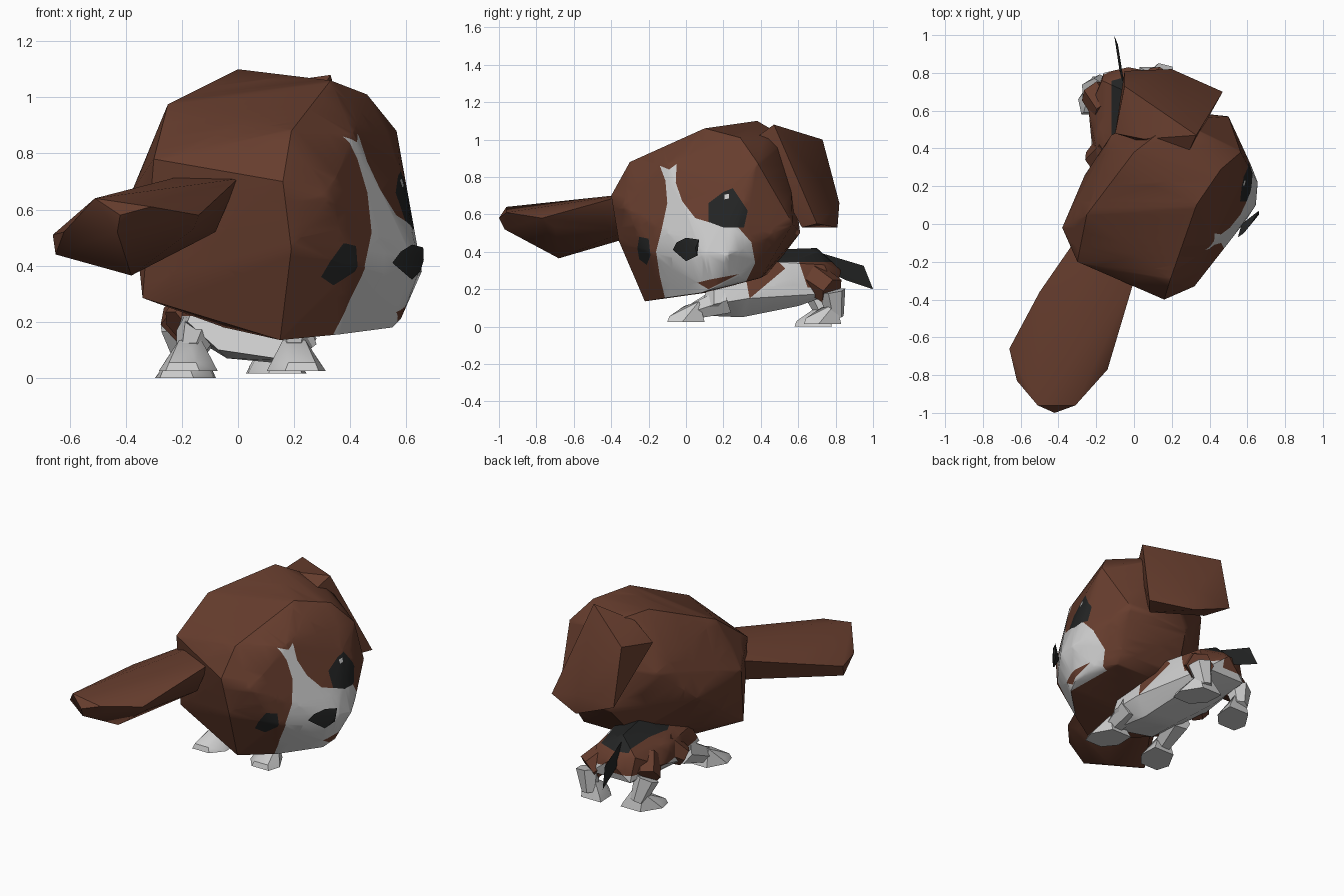
import bpy, bmesh, math
from mathutils import Vector


def material(name, rgb):
    m = bpy.data.materials.new(name)
    m.diffuse_color = (*rgb, 1)
    return m


MATS = [material("brown fur", (0.135, 0.047, 0.027)),
        material("white fur", (0.60, 0.60, 0.60)),
        material("black fur", (0.017, 0.018, 0.018))]
BROWN, WHITE, BLACK = 0, 1, 2


def hull(points, mat=BROWN):
    """Faceted convex solid through a few corner points."""
    bm = bmesh.new()
    for p in points:
        bm.verts.new(p)
    res = bmesh.ops.convex_hull(bm, input=bm.verts[:])
    junk = {g for g in res["geom_interior"] + res["geom_unused"]
            if isinstance(g, bmesh.types.BMVert)}
    bmesh.ops.delete(bm, geom=list(junk), context='VERTS')
    bmesh.ops.recalc_face_normals(bm, faces=bm.faces[:])
    for f in bm.faces:
        f.material_index = mat
    return bm


def cut(bm, co, no):
    bmesh.ops.bisect_plane(bm, geom=bm.verts[:] + bm.edges[:] + bm.faces[:],
                           plane_co=co, plane_no=no, dist=1e-5)


def inside(y, z, poly):
    hit = False
    for (y1, z1), (y2, z2) in zip(poly, poly[1:] + poly[:1]):
        if (z1 > z) != (z2 > z) and y < (y2 - y1) * (z - z1) / (z2 - z1) + y1:
            hit = not hit
    return hit


def paint(bm, poly, mat):
    """Cut a side-view (y, z) outline into the faces that look to +x."""
    for a, b in zip(poly, poly[1:] + poly[:1]):
        cut(bm, (0, *a), (0, b[1] - a[1], a[0] - b[0]))
    for f in bm.faces:
        f.normal_update()
        c = f.calc_center_median()
        if f.normal.x > 0.05 and inside(c.y, c.z, poly):
            f.material_index = mat


def finish(bm, name, angle=35):
    me = bpy.data.meshes.new(name)
    bm.to_mesh(me)
    bm.free()
    for m in MATS:
        me.materials.append(m)
    me.polygons.foreach_set("use_smooth", [True] * len(me.polygons))
    me.set_sharp_from_angle(angle=math.radians(angle))
    ob = bpy.data.objects.new(name, me)
    bpy.context.collection.objects.link(ob)
    return ob


# Head with muzzle: turned towards +x and rolled to one side
head = hull([
    (.33, .10, 1.06), (.19, -.30, .88), (.16, -.40, .70), (.19, -.36, .46), (.15, -.22, .135),
    (.46, .29, 1.01), (.565, .38, .88), (.50, .57, .55), (.45, .40, .26),
    (.32, -.33, .64), (.41, -.10, .87), (.575, .25, .76), (.42, -.20, .40), (.50, -.10, .50),
    (.485, -.03, .72), (-.25, .05, .975), (-.38, -.02, .66), (-.34, -.10, .285),
    (-.30, -.20, .78), (0, .38, 1.10), (.22, .55, 1.0), (-.26, .26, .55), (-.12, .47, .75),
    (-.05, .10, .18), (.05, .45, .29), (.30, .59, .55), (.12, .61, .50), (.36, -.10, .155),
    (.605, .06, .47), (.655, .22, .38), (.62, .31, .42), (.645, .10, .38), (.60, .03, .35),
    (.58, .16, .21), (.55, .28, .25), (.55, .08, .18)])
paint(head, [(-.14, .86), (-.09, .84), (-.05, .87), (-.055, .77), (-.02, .67), (.05, .58),
             (.15, .55), (.28, .53), (.35, .45), (.37, .34), (.30, .20), (.0, .08), (-.10, .10),
             (-.14, .27), (-.16, .40), (-.13, .52), (-.10, .66), (-.11, .78)], WHITE)
paint(head, [(-.26, .42), (-.25, .48), (-.20, .47), (-.19, .38), (-.21, .33), (-.25, .36)], BLACK)
paint(head, [(.12, .56), (.12, .66), (.20, .72), (.25, .74), (.33, .62), (.31, .53), (.20, .53)], BLACK)
paint(head, [(.205, .68), (.205, .705), (.23, .71), (.23, .685)], WHITE)
paint(head, [(.06, .235), (.12, .20), (.28, .28), (.12, .25)], BROWN)
finish(head, "head")

# Nose
finish(hull([(.55, -.07, .41), (.58, -.05, .45), (.62, .0, .475), (.66, .07, .465),
             (.662, .05, .42), (.65, .06, .38), (.62, 0, .35), (.57, 0, .42)], BLACK), "nose")

# Ears: one flung outwards, one hanging behind the head
finish(hull([
    (0, -.30, .71), (-.20, -.15, .72), (-.32, -.10, .67), (-.29, -.15, .52), (-.08, -.30, .52),
    (-.14, -.77, .58), (-.16, -.70, .53), (-.50, -.36, .60), (-.66, -.66, .51), (-.65, -.68, .44),
    (-.62, -.83, .52), (-.51, -.96, .64), (-.42, -1.0, .58), (-.31, -.96, .61),
    (-.38, -.68, .365), (-.43, -.97, .52)]), "outstretched_ear")
finish(hull([
    (.33, .47, 1.08), (.28, .36, 1.0), (-.05, .73, 1.0), (-.10, .48, .95), (.05, .45, 1.04),
    (.47, .70, .55), (.40, .62, .53), (.22, .81, .53), (.20, .82, .66), (-.05, .81, .64),
    (.05, .70, .60)]), "hanging_ear")

# Torso: white belly, brown flanks, black saddle
torso = hull([
    (-.18, .12, .20), (-.07, .08, .10), (.20, .06, .06), (.28, .15, .12), (.22, .15, .30),
    (-.14, .15, .30), (.25, .33, .15), (.18, .40, .35), (-.20, .40, .32), (-.22, .38, .18),
    (.17, .30, .05), (-.04, .30, .07), (.12, .60, .11), (-.12, .60, .12), (-.04, .70, .42),
    (.02, .42, .41), (-.17, .76, .33), (.12, .74, .33), (-.03, .83, .30), (.12, .80, .18),
    (-.16, .80, .18), (-.24, .60, .24)], WHITE)
for co, no in [((0, 0, .22), (0, 0, 1)), ((-.12, 0, 0), (1, 0, 0)), ((0, 0, .345), (0, 0, 1)),
               ((.0, 0, 0), (1, 0, 0)), ((0, .47, 0), (0, 1, 0))]:
    cut(torso, co, no)
paint(torso, [(.34, .15), (.53, .31), (.48, .36), (.30, .37)], BROWN)
paint(torso, [(.60, .36), (.65, .21), (.73, .20), (.86, .28), (.86, .36), (.70, .40)], BROWN)
for f in torso.faces:
    c = f.calc_center_median()
    if c.z > .345 and c.x > -.12:
        f.material_index = BLACK
    elif c.z > .22 and c.x < 0:
        f.material_index = BROWN
finish(torso, "torso")


def paw(x, y, z, dx, name):
    """Wedge foot, toes towards -y, splayed by dx."""
    base = [(-.07, .09), (.07, .09), (.105, -.03), (.06, -.11), (-.06, -.11), (-.105, -.03)]
    pts = [(x + u - dx * v, y + v, z) for u, v in base]
    pts += [(x + .8 * u - dx * v, y + .9 * v, z + .03) for u, v in base]
    pts += [(x - .04, y + .06, z + .11), (x + .04, y + .06, z + .11), (x, y - .02, z + .085)]
    finish(hull(pts, WHITE), name)


def limb(a, b, ra, rb, mat, name):
    """Six-sided tapered segment from a to b."""
    a, b = Vector(a), Vector(b)
    q = (b - a).to_track_quat('Z', 'Y')
    pts = []
    for c, r in ((a, ra), (b, rb)):
        for i in range(6):
            t = i * math.tau / 6
            pts.append(c + q @ Vector((r * math.cos(t), r * math.sin(t), 0)))
    finish(hull(pts, mat), name)


# Legs: (side, front paw, shoulder, hind paw, hip)
for side, fp, sh, hp, hip in [
        ("left", (.20, .01, .025), (.20, .22, .14), (.13, .74, .015), (.08, .68, .26)),
        ("right", (-.17, .01, .025), (-.14, .24, .17), (-.18, .69, 0), (-.14, .60, .27))]:
    out = 1 if side == "left" else -1
    paw(*fp, out * .25, side + "_front_paw")
    limb((fp[0], fp[1] + .04, .085), sh, .05, .08, WHITE, side + "_front_leg")
    paw(*hp, out * .35, side + "_hind_paw")
    knee = (hip[0] + out * .07, hip[1] + .10, .19)
    limb((hp[0], hp[1] + .06, .05), knee, .045, .075, WHITE, side + "_hind_leg")
    limb(knee, hip, .08, .085, BROWN, side + "_thigh")

# Brown shoulder on the far side
limb((-.22, .33, .19), (-.12, .40, .26), .06, .10, BROWN, "right_shoulder")

# Tail: thin black blade
finish(hull([(-.045, .70, .40), (-.06, .70, .33), (-.075, .85, .34), (-.085, .95, .325),
             (-.105, 1.0, .20), (-.08, .85, .25), (-.07, .85, .30)], BLACK), "tail")
